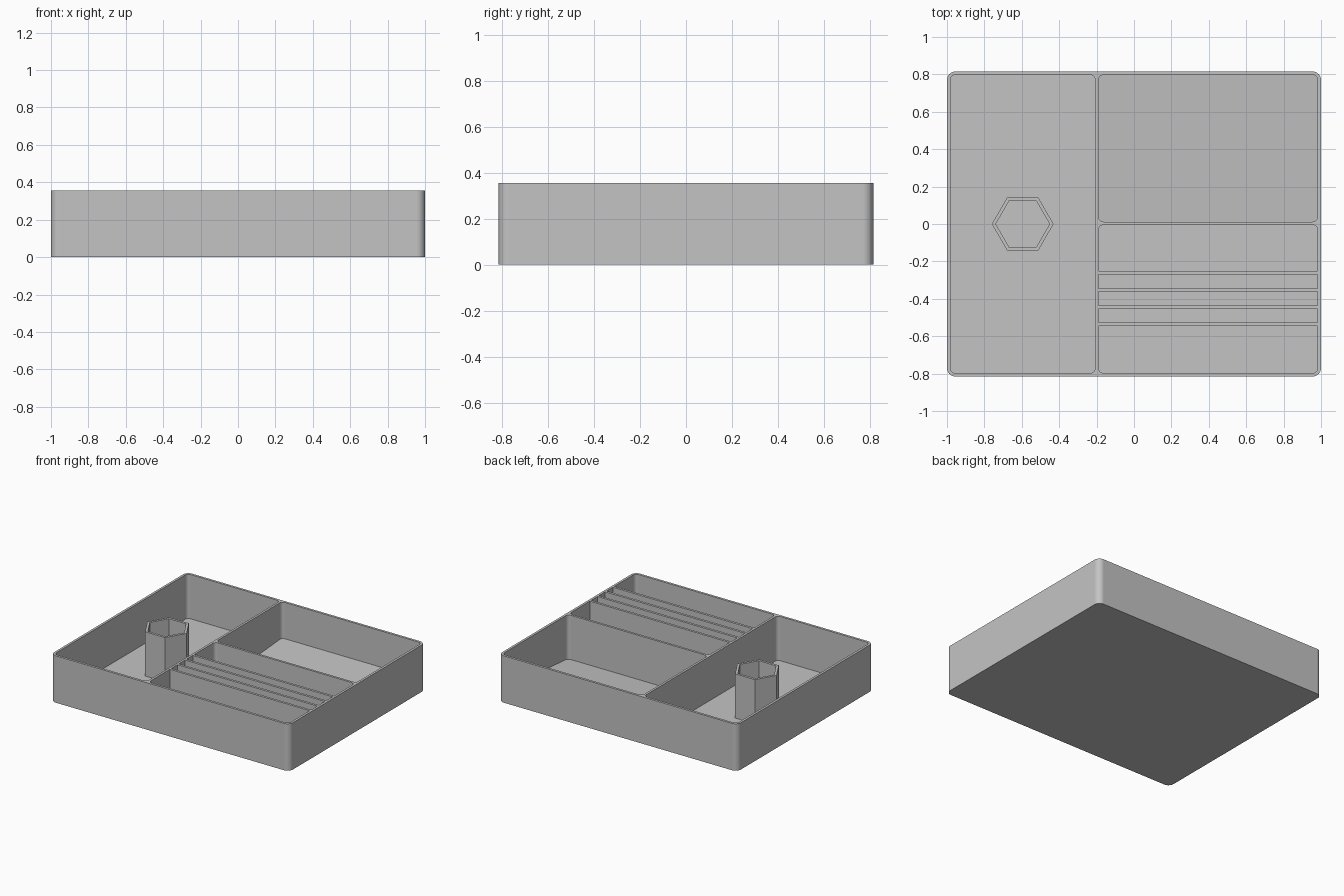
import bpy, bmesh, math

old = bpy.data.objects.get("Cube")
if old:
    bpy.data.objects.remove(old, do_unlink=True)

HEIGHT, FLOOR, WALL = 0.355, 0.02, 0.018
HALF_X, HALF_Y = 1.0, 0.815
IN_X, IN_Y = HALF_X - WALL, HALF_Y - WALL

grey = bpy.data.materials.new("plain grey")
grey.use_nodes = True
colour = (0.55, 0.55, 0.55, 1)
grey.diffuse_color = colour
grey.node_tree.nodes["Principled BSDF"].inputs["Base Color"].default_value = colour


def rounded_outline(x0, x1, y0, y1, r, steps=8):
    """Counter-clockwise rounded rectangle."""
    pts = []
    centres = [(x1 - r, y1 - r), (x0 + r, y1 - r), (x0 + r, y0 + r), (x1 - r, y0 + r)]
    for quarter, (cx, cy) in enumerate(centres):
        for i in range(steps + 1):
            a = math.pi / 2 * (quarter + i / steps)
            pts.append((cx + r * math.cos(a), cy + r * math.sin(a)))
    return pts


def hexagon(cx, cy, r):
    return [(cx + r * math.cos(i * math.pi / 3), cy + r * math.sin(i * math.pi / 3)) for i in range(6)]


def prism(name, outline, bottom, top):
    """Closed prism; bottom is a height or a function of y."""
    low = bottom if callable(bottom) else (lambda y: bottom)
    bm = bmesh.new()
    a = [bm.verts.new((x, y, low(y))) for x, y in outline]
    b = [bm.verts.new((x, y, top)) for x, y in outline]
    bm.faces.new(a[::-1])
    bm.faces.new(b)
    for i in range(len(a)):
        j = (i + 1) % len(a)
        bm.faces.new((a[i], a[j], b[j], b[i]))
    mesh = bpy.data.meshes.new(name)
    bm.to_mesh(mesh)
    bm.free()
    mesh.materials.append(grey)
    ob = bpy.data.objects.new(name, mesh)
    bpy.context.collection.objects.link(ob)
    return ob


def select(ob):
    bpy.ops.object.select_all(action="DESELECT")
    ob.select_set(True)
    bpy.context.view_layer.objects.active = ob


def cut(ob, cutter):
    mod = ob.modifiers.new("cut", "BOOLEAN")
    mod.operation, mod.solver, mod.object = "DIFFERENCE", "EXACT", cutter
    select(ob)
    bpy.ops.object.modifier_apply(modifier=mod.name)
    bpy.data.objects.remove(cutter, do_unlink=True)


# Tray body with three rounded compartments; the back one has a ramped floor
tray = prism("tray_body", rounded_outline(-HALF_X, HALF_X, -HALF_Y, HALF_Y, 0.045), 0, HEIGHT)
MID_X0, MID_X1, MID_Y0, MID_Y1 = -0.207, -0.19, -0.005, 0.012
RAMP_RISE = 0.06


def ramp(y):
    return FLOOR + RAMP_RISE * (y - MID_Y1) / (IN_Y - MID_Y1)


for box, bottom in [
    ((-IN_X, MID_X0, -IN_Y, IN_Y), FLOOR),
    ((MID_X1, IN_X, MID_Y1, IN_Y), ramp),
    ((MID_X1, IN_X, -IN_Y, MID_Y0), FLOOR),
]:
    cut(tray, prism("compartment_cutter", rounded_outline(*box, 0.027), bottom, HEIGHT + 0.1))

select(tray)
bpy.ops.object.shade_smooth_by_angle(angle=math.radians(30))
weighted = tray.modifiers.new("even walls", "WEIGHTED_NORMAL")
weighted.keep_sharp = True

# Thin dividers in the front compartment
for i in range(4):
    y = -0.261 - i * 0.0917
    edge = [(MID_X1, y - 0.009), (IN_X, y - 0.009), (IN_X, y + 0.009), (MID_X1, y + 0.009)]
    prism(f"divider_{i + 1}", edge, FLOOR, HEIGHT)

# Hexagonal holder standing in the long compartment
holder = prism("hexagonal_holder", hexagon(-0.595, 0, 0.165), FLOOR, HEIGHT)
cut(holder, prism("holder_cutter", hexagon(-0.595, 0, 0.144), FLOOR + 0.001, HEIGHT + 0.1))
